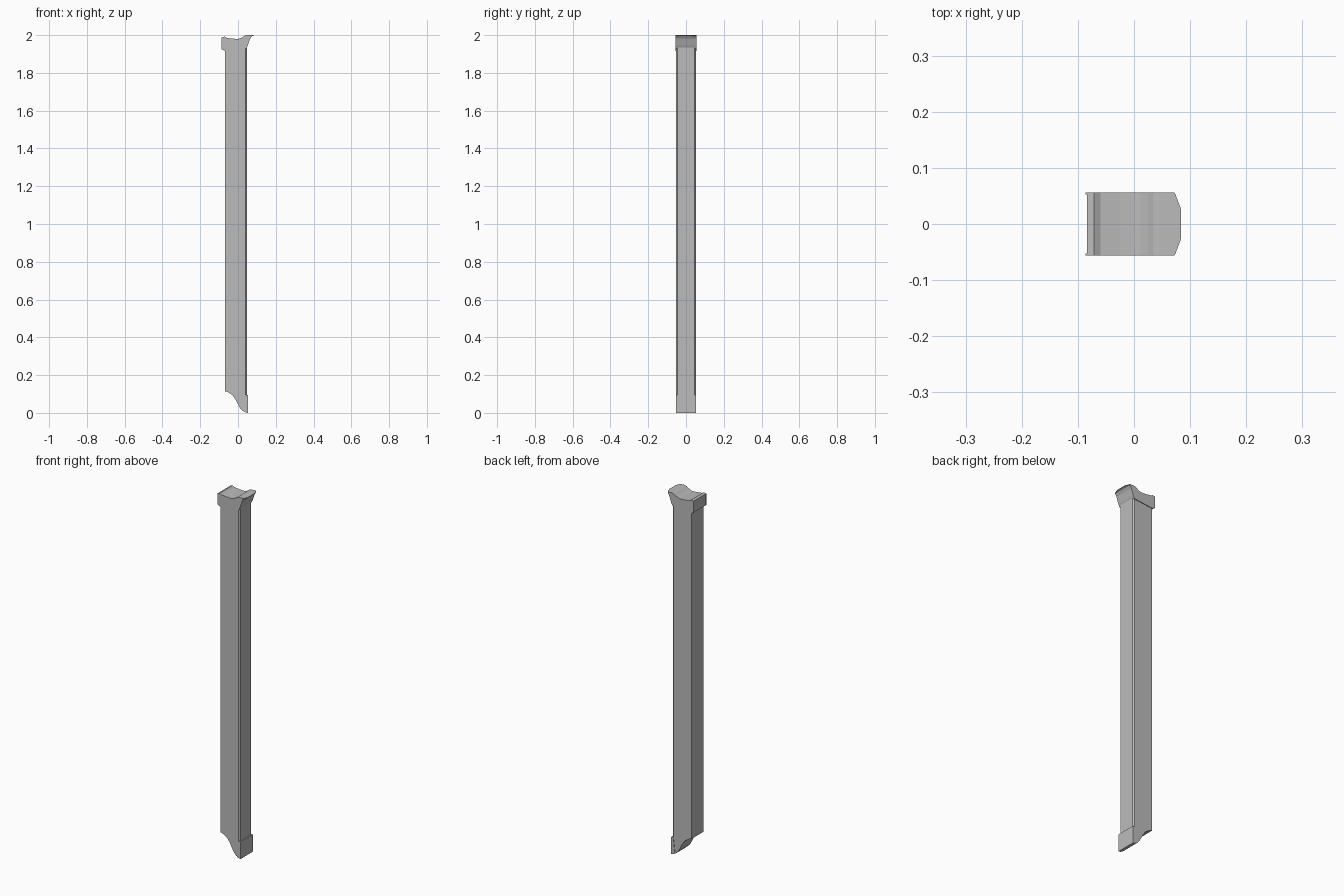
import bpy
import bmesh

if "Cube" in bpy.data.objects:
    bpy.data.objects.remove(bpy.data.objects["Cube"], do_unlink=True)

grey = bpy.data.materials.new("plain grey")
grey.use_nodes = True
COLOUR = (0.5, 0.5, 0.5, 1)
grey.diffuse_color = COLOUR
grey.node_tree.nodes["Principled BSDF"].inputs["Base Color"].default_value = COLOUR


def prism(name, outline, half, chamfer_x=None, taper=None):
    """Extrude an x-z outline to both sides of y = 0."""
    bm = bmesh.new()
    face = bm.faces.new([bm.verts.new((x, -half, z)) for x, z in outline])
    ext = bmesh.ops.extrude_face_region(bm, geom=[face])["geom"]
    for v in ext:
        if isinstance(v, bmesh.types.BMVert):
            v.co.y = half
    # narrow the projecting tip in plan
    if taper:
        for v in bm.verts:
            if v.co.x > taper[0]:
                v.co.y *= taper[1]
    # chamfer the two long corners of the outer face
    if chamfer_x is not None:
        edges = [e for e in bm.edges
                 if all(abs(v.co.x - chamfer_x) < 1e-4 for v in e.verts)
                 and e.calc_length() > 1]
        bmesh.ops.bevel(bm, geom=edges, offset=0.007, segments=1, affect='EDGES')
    bmesh.ops.recalc_face_normals(bm, faces=bm.faces[:])
    mesh = bpy.data.meshes.new(name)
    bm.to_mesh(mesh)
    bm.free()
    mesh.materials.append(grey)
    obj = bpy.data.objects.new(name, mesh)
    bpy.context.collection.objects.link(obj)
    return obj


# Long post with a curved cut at its lower end
foot_curve = [(-0.07, 0.115), (-0.05, 0.108), (-0.03, 0.094), (-0.014, 0.073),
              (0, 0.045), (0.012, 0.024), (0.026, 0.01), (0.04, 0.004)]
prism("shaft", foot_curve + [(0.047, 0.003), (0.047, 1.95), (-0.07, 1.95)],
      0.052, chamfer_x=0.047)

# Square block on the outer side of the lower end
prism("foot_block", [(0.03, 0.008), (0.04, 0.003), (0.053, 0),
                     (0.053, 0.095), (0.04, 0.095)], 0.054)

# Flared head with a dished top
dish = [(0.045, 2), (0.035, 1.997), (0.025, 1.99), (0.012, 1.983), (0, 1.98),
        (-0.025, 1.981), (-0.06, 1.985), (-0.071, 1.992), (-0.084, 1.988)]
prism("head", [(-0.084, 1.925), (-0.07, 1.917), (0.045, 1.93), (0.052, 1.945),
               (0.062, 1.975), (0.068, 1.992), (0.072, 2)] + dish, 0.056)

# Narrowing lip that projects from the head
prism("lip", [(0.05, 1.945), (0.06, 1.975), (0.073, 1.994), (0.0835, 1.998),
              (0.0835, 2), (0.073, 2), (0.05, 2)], 0.055, taper=(0.08, 0.5))

# Thin ears on the rear corners of the head
for side, label in ((-1, "front"), (1, "back")):
    ear = prism(label + "_ear", [(-0.0865, 1.925), (-0.07, 1.917),
                                 (-0.07, 1.988), (-0.0865, 1.988)], 0.002)
    ear.location.y = side * 0.0545
